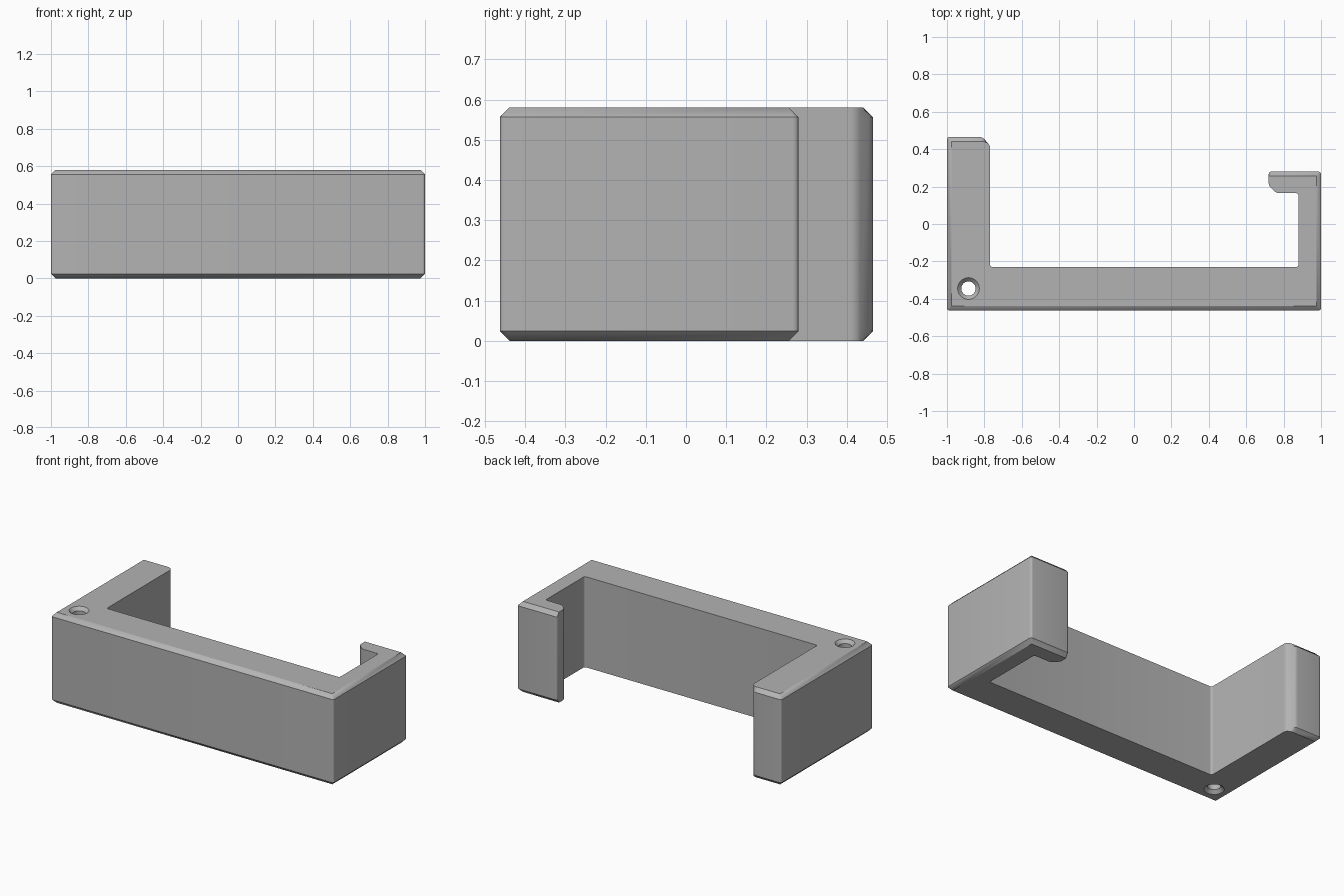
import bpy, bmesh, math
from mathutils import Vector

if "Cube" in bpy.data.objects:
    bpy.data.objects.remove(bpy.data.objects["Cube"], do_unlink=True)

H = 0.58         # overall height
CHAMFER = 0.024  # outer rim chamfer
FILLET = 0.015   # rounding of the upright corners

grey = bpy.data.materials.new("Plain grey")
grey.use_nodes = True
colour = (0.45, 0.45, 0.45, 1)
grey.diffuse_color = colour
grey.node_tree.nodes["Principled BSDF"].inputs["Base Color"].default_value = colour


def make_object(name, bm):
    bmesh.ops.recalc_face_normals(bm, faces=bm.faces[:])
    mesh = bpy.data.meshes.new(name)
    bm.to_mesh(mesh)
    bm.free()
    mesh.materials.append(grey)
    obj = bpy.data.objects.new(name, mesh)
    bpy.context.collection.objects.link(obj)
    return obj


def rounded(points, radius, steps=4):
    """Replace each corner by a short curve tangent to both sides."""
    result = []
    for i, p in enumerate(points):
        p = Vector(p)
        a = p + (Vector(points[i - 1]) - p).normalized() * radius
        b = p + (Vector(points[(i + 1) % len(points)]) - p).normalized() * radius
        for s in range(steps + 1):
            t = s / steps
            result.append(a * (1 - t) ** 2 + p * 2 * t * (1 - t) + b * t * t)
    return result


def inset(p):
    """Pull only the outer sides inward, for the chamfered rims."""
    x = max(-1 + CHAMFER, min(1 - CHAMFER, p.x))
    end = 0.465 if p.x < 0 else 0.28
    y = max(-0.463 + CHAMFER, min(end - CHAMFER, p.y))
    return Vector((x, y))


# Bracket: long front wall, thick arm and thin hooked arm
profile = rounded([
    (-1, -0.463), (1, -0.463), (1, 0.28), (0.72, 0.28), (0.72, 0.205),
    (0.762, 0.165), (0.88, 0.165), (0.88, -0.23), (-0.77, -0.23),
    (-0.77, 0.422), (-0.812, 0.465), (-1, 0.465)], FILLET)

bm = bmesh.new()
rings = []
for z, is_rim in ((0, True), (CHAMFER, False), (H - CHAMFER, False), (H, True)):
    rings.append([bm.verts.new((*(inset(p) if is_rim else p), z)) for p in profile])
n = len(profile)
for low, high in zip(rings, rings[1:]):
    for i in range(n):
        j = (i + 1) % n
        bm.faces.new((low[i], low[j], high[j], high[i]))
bm.faces.new(rings[0][::-1])
bm.faces.new(rings[-1])
bmesh.ops.remove_doubles(bm, verts=bm.verts[:], dist=0.0005)
bracket = make_object("hooked_bracket", bm)

# Screw hole cutter, countersunk at both ends
bm = bmesh.new()
sections = [(0.078, -0.02), (0.038, 0.02), (0.038, H - 0.02), (0.078, H + 0.02)]
SIDES = 40
loops = [[bm.verts.new((-0.885 + r * math.cos(math.tau * k / SIDES),
                        -0.345 + r * math.sin(math.tau * k / SIDES), z))
          for k in range(SIDES)] for r, z in sections]
for low, high in zip(loops, loops[1:]):
    for k in range(SIDES):
        m = (k + 1) % SIDES
        bm.faces.new((low[k], low[m], high[m], high[k]))
bm.faces.new(loops[0][::-1])
bm.faces.new(loops[-1])
cutter = make_object("screw_hole_cutter", bm)
cutter.hide_render = True

cut = bracket.modifiers.new("Screw hole", 'BOOLEAN')
cut.operation = 'DIFFERENCE'
cut.solver = 'EXACT'
cut.object = cutter
bpy.ops.object.select_all(action='DESELECT')
bracket.select_set(True)
bpy.context.view_layer.objects.active = bracket
bpy.ops.object.modifier_apply(modifier=cut.name)
bpy.data.objects.remove(cutter, do_unlink=True)
bpy.ops.object.shade_smooth_by_angle(angle=math.radians(30))
